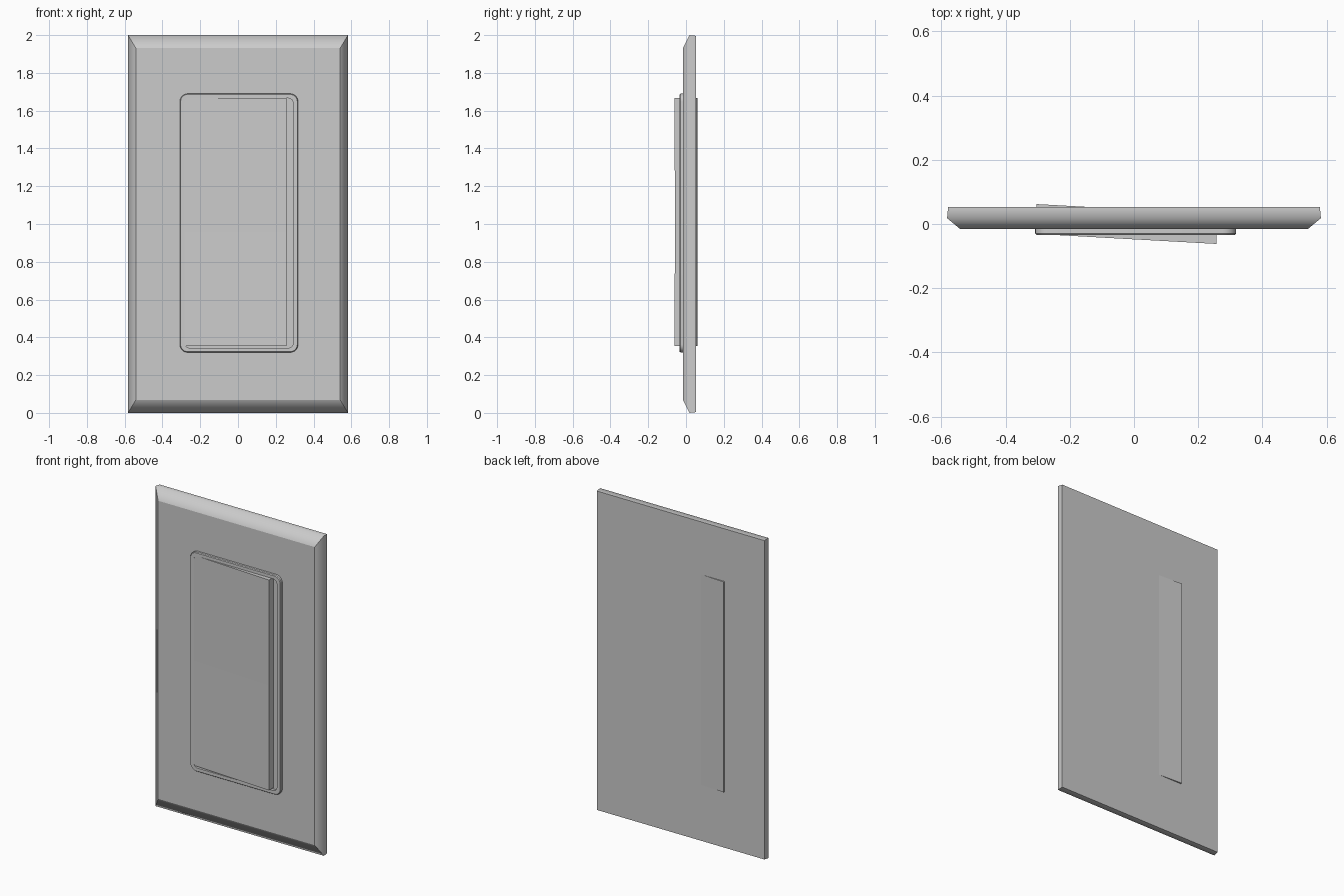
import bpy, bmesh, math

if "Cube" in bpy.data.objects:
    bpy.data.objects.remove(bpy.data.objects["Cube"])


def finish(name, bm, angle=None):
    bmesh.ops.recalc_face_normals(bm, faces=bm.faces)
    mesh = bpy.data.meshes.new(name)
    bm.to_mesh(mesh)
    bm.free()
    ob = bpy.data.objects.new(name, mesh)
    bpy.context.collection.objects.link(ob)
    if angle:
        bpy.ops.object.select_all(action='DESELECT')
        ob.select_set(True)
        bpy.context.view_layer.objects.active = ob
        bpy.ops.object.shade_smooth_by_angle(angle=math.radians(angle))
    return ob


def ring(bm, hx, hz, y, cx=0.0, cz=1.0, r=0.0, seg=6):
    """Rectangle loop in the xz plane, with rounded corners if r > 0."""
    pts = []
    for k, (sx, sz) in enumerate(((1, 1), (-1, 1), (-1, -1), (1, -1))):
        for i in range(seg + 1 if r else 1):
            a = math.pi / 2 * (k + i / seg)
            pts.append((cx + sx * (hx - r) + r * math.cos(a), y,
                        cz + sz * (hz - r) + r * math.sin(a)))
    return [bm.verts.new(p) for p in pts]


def bridge(bm, a, b):
    n = len(a)
    return [bm.faces.new((a[i], a[(i + 1) % n], b[(i + 1) % n], b[i])) for i in range(n)]


# Wall plate: slightly drafted sides and a wide front chamfer
bm = bmesh.new()
loops = [ring(bm, 0.579, 0.996, 0.053), ring(bm, 0.582, 1.0, 0.018),
         ring(bm, 0.541, 0.931, -0.016)]
for a, b in zip(loops, loops[1:]):
    for f in bridge(bm, a, b):
        f.smooth = True
bm.faces.new(loops[0])
bm.faces.new(loops[-1])
side_loop = set(loops[1])
for e in bm.edges:
    # only the edge between side and chamfer is shaded smooth
    e.smooth = all(v in side_loop for v in e.verts)
finish("wall_plate", bm)

# Raised frame around the switch opening
bm = bmesh.new()
c = dict(cx=0.005, cz=1.005)
loops = [ring(bm, 0.313, 0.685, -0.010, r=0.042, **c),
         ring(bm, 0.313, 0.685, -0.029, r=0.042, **c),
         ring(bm, 0.309, 0.681, -0.034, r=0.038, **c),
         ring(bm, 0.287, 0.661, -0.034, r=0.026, **c),
         ring(bm, 0.287, 0.661, -0.010, r=0.026, **c)]
for a, b in zip(loops, loops[1:] + loops[:1]):
    bridge(bm, a, b)
finish("switch_frame", bm, 30)

# Tilted rocker paddle with a gently hollowed front
bm = bmesh.new()
z0, z1, n = 0.353, 1.667, 8
sections = []
for x, front, back in ((-0.304, -0.031, 0.062), (0.257, -0.062, 0.031)):
    pts = [(x, back, z1), (x, back, z0)]
    for i in range(n + 1):
        t = i / n
        pts.append((x, front + 0.003 * (1 - (2 * t - 1) ** 2), z0 + (z1 - z0) * t))
    sections.append([bm.verts.new(p) for p in pts])
bridge(bm, *sections)
for s in sections:
    bm.faces.new(s)
finish("rocker_paddle", bm, 30)
